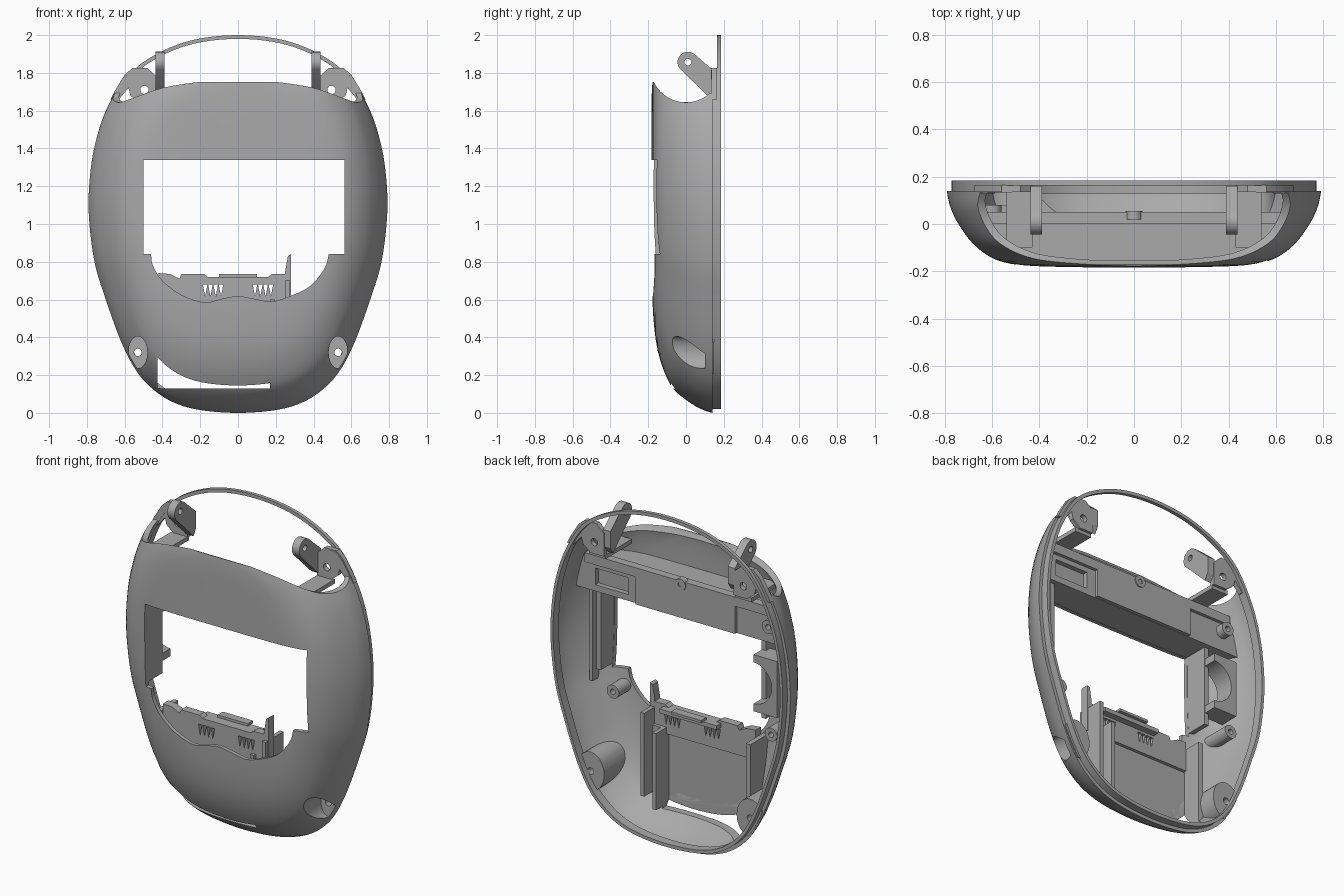
import bpy, bmesh, math
from mathutils import Vector

if "Cube" in bpy.data.objects:
    bpy.data.objects.remove(bpy.data.objects["Cube"])

grey = bpy.data.materials.new("matte_grey")
grey.use_nodes = True
GREY = (0.4, 0.4, 0.4, 1)
grey.diffuse_color = GREY
grey.node_tree.nodes["Principled BSDF"].inputs["Base Color"].default_value = GREY
helpers = []


def finish(name, bm, helper=False):
    bmesh.ops.recalc_face_normals(bm, faces=bm.faces)
    mesh = bpy.data.meshes.new(name)
    bm.to_mesh(mesh)
    bm.free()
    mesh.materials.append(grey)
    ob = bpy.data.objects.new(name, mesh)
    bpy.context.collection.objects.link(ob)
    if helper:
        ob.hide_render = True
        helpers.append(ob)
    return ob


def stack(name, rings, helper=False):
    """Skin a list of closed rings and cap both ends."""
    bm = bmesh.new()
    rows = [[bm.verts.new(p) for p in ring] for ring in rings]
    n = len(rows[0])
    for a, b in zip(rows, rows[1:]):
        for i in range(n):
            bm.faces.new((a[i], a[(i + 1) % n], b[(i + 1) % n], b[i]))
    bm.faces.new(rows[0])
    bm.faces.new(rows[-1])
    return finish(name, bm, helper)


def prism(name, pts, lo, hi, axis="y", helper=False):
    """Extrude an (x, z) outline along y, or a (y, z) outline along x."""
    place = (lambda p, d: (p[0], d, p[1])) if axis == "y" else (lambda p, d: (d, p[0], p[1]))
    return stack(name, [[place(p, d) for p in pts] for d in (lo, hi)], helper)


def box(name, x, y, z, helper=False):
    return prism(name, [(x[0], z[0]), (x[1], z[0]), (x[1], z[1]), (x[0], z[1])], *y, helper=helper)


def oval(cx, cz, rx, rz=None, n=32):
    rz = rz or rx
    return [(cx + rx * math.cos(i * math.tau / n), cz + rz * math.sin(i * math.tau / n)) for i in range(n)]


def boolean(ob, other, operation="DIFFERENCE"):
    mod = ob.modifiers.new("cut", "BOOLEAN")
    mod.object, mod.operation, mod.solver = other, operation, "EXACT"
    bpy.context.view_layer.objects.active = ob
    bpy.ops.object.modifier_apply(modifier=mod.name)


def spline(points, steps):
    """Smooth curve through all points but the first and last, which only guide it."""
    pts = [Vector(p) for p in points]
    out = []
    for a, b, c, d in zip(pts, pts[1:], pts[2:], pts[3:]):
        for i in range(steps):
            t = i / steps
            out.append(.5 * (2 * b + (c - a) * t + (2 * a - 5 * b + 4 * c - d) * t**2 + (3 * b - a - 3 * c + d) * t**3))
    return out + [pts[-2]]


# Outline of the body, right half from bottom to top, smoothed and mirrored
HALF = [(-.2, .015), (0, 0), (.2, .015), (.34, .055), (.45, .125), (.54, .225), (.62, .38), (.7, .6), (.76, .8),
        (.79, 1.05), (.784, 1.25), (.755, 1.43), (.695, 1.61), (.588, 1.79), (.44, 1.9), (.24, 1.975), (0, 2),
        (-.24, 1.975)]
right_half = spline(HALF, 5)
OUTLINE = right_half + [Vector((-p.x, p.y)) for p in right_half[-2:0:-1]]


def ring(y, width, bottom, top):
    return [(p.x * width, y, bottom + p.y * (top - bottom) / 2) for p in OUTLINE]


# Depth, width factor, lowest and highest point of each section
SECTIONS = spline([(.2, 1.01, -.01, 2), (.14, 1, 0, 2), (.08, .985, .02, 2), (.02, .953, .055, 1.98),
                   (-.04, .905, .1, 1.97), (-.08, .864, .145, 1.95), (-.12, .807, .23, 1.9), (-.15, .74, .33, 1.85),
                   (-.168, .66, .45, 1.79), (-.178, .54, .6, 1.745), (-.183, .27, .85, 1.64), (-.184, 0, 1, 1.5)], 2)


def body(name, inset, helper=True):
    return stack(name, [ring(y + inset, w - inset * 1.2, b + inset, t - inset)
                        for y, w, b, t in SECTIONS], helper)


clip = body("clip_helper", .008)

# Cutters: scooped top, display window, lower slot
arc = [(.188 * math.cos(math.radians(a)), 1.832 + .188 * math.sin(math.radians(a))) for a in range(205, 315, 6)]
top_cut = prism("top_cutter", [(-.3, 1.757)] + arc + [(.133, 1.69), (.133, 1.82), (.165, 1.82), (.165, 2.2), (-.3, 2.2)],
                -1, 1, "x", True)
lower_edge = spline([(.48, .9), (.48, .84), (.455, .76), (.38, .67), (.28, .62), (.18, .59), (.09, .603), (0, .618),
                     (-.09, .603), (-.18, .585), (-.3, .625), (-.4, .7), (-.45, .78), (-.46, .84), (-.46, .9)], 4)
window = prism("window_cutter", [(-.5, 1.34), (.565, 1.34), (.565, .84)] + lower_edge + [(-.5, .84)],
               -.3, -.06, helper=True)
slot = box("slot_cutter", (-.425, .17), (-.08, .1), (.13, .6), True)

# Front shell
shell = body("front_shell", 0, False)
boolean(shell, body("hollow_cutter", .022))
for cutter in (top_cut, window, slot):
    boolean(shell, cutter)

# Rear rim: a full thin hoop plus a lower locating lip
for name, lo, hi in (("rim_hoop", .163, .185), ("rim_lip", .13, .166)):
    rim = stack(name, [ring(y, .975, .02, 2) for y in (lo, hi)])
    boolean(rim, stack("rim_cutter", [ring(y, .953, .04, 1.98) for y in (lo - .1, hi + .1)], True))
    if name == "rim_lip":
        boolean(rim, top_cut)

# Lower screw wells, recessed from the front
for side, label in ((1, "left"), (-1, "right")):
    x = side * .53
    recess = prism("recess_cutter", oval(x, .32, .05, .085), -.3, .1, helper=True)
    boolean(shell, recess)
    well = prism(label + "_screw_well", oval(x, .32, .09, .115), -.2, .155)
    boolean(well, clip, "INTERSECT")
    hole = prism("hole_cutter", oval(x, .32, .02), -.3, .3, helper=True)
    for cutter in (recess, hole):
        boolean(well, cutter)
    boolean(shell, hole)

# Small screw pillars on the inside
for i, (x, z, lo, hi) in enumerate([(.5, .74, -.16, -.02), (-.6, 1.46, -.12, .08), (-.62, .82, -.1, .08)]):
    pillar = prism("screw_pillar_%d" % (i + 1), oval(x, z, .04), lo, hi)
    boolean(pillar, clip, "INTERSECT")
    boolean(pillar, prism("pillar_cutter", oval(x, z, .016), hi - .06, .3, helper=True))

# Cross beam above the window, with pockets and a raised panel on its back
beam = box("cross_beam", (-.8, .8), (-.2, .03), (1.342, 1.55))
boolean(beam, clip, "INTERSECT")
boolean(beam, box("pocket_cutter", (.36, .58), (.0, .2), (1.38, 1.48), True))
box("beam_ridge", (-.64, .64), (.0, .05), (1.51, 1.565))
box("beam_centre_panel", (-.36, .3), (.028, .05), (1.345, 1.515))
boss = prism("beam_centre_boss", oval(0, 1.545, .035), .02, .056)
boolean(boss, prism("boss_cutter", oval(0, 1.545, .014), .05, .2, helper=True))

# Window side walls, a side rib and the curved cup beside the window
for name, x, z in (("window_left_wall", (.566, .595), (.86, 1.36)), ("window_right_wall", (-.53, -.501), (.86, 1.36)),
                   ("left_side_rib", (.62, .64), (.78, 1.36))):
    wall = box(name, x, (-.165, .0), z)
    boolean(wall, clip, "INTERSECT")
cup = box("side_cup", (-.66, -.505), (-.04, .08), (.93, 1.27))
boolean(cup, clip, "INTERSECT")
boolean(cup, prism("cup_cutter", oval(-.5, 1.1, .125), -.2, .2, helper=True))

# Lower compartment: back panel, side channels and toothed top strip
panel = box("compartment_panel", (-.44, .2), (-.11, -.08), (.12, .6))
boolean(panel, clip, "INTERSECT")
for name, x, y, z in (("compartment_left_channel", (.17, .195), (-.13, .04), (.14, .6)),
                      ("compartment_left_rib", (.25, .275), (-.13, .04), (.2, .7)),
                      ("compartment_channel_web", (.18, .26), (-.06, -.04), (.2, .6)),
                      ("compartment_right_channel", (-.455, -.425), (-.13, .04), (.14, .7))):
    wall = box(name, x, y, z)
    boolean(wall, clip, "INTERSECT")
strip = prism("toothed_strip", [
    (-.42, .56), (.28, .56), (.28, .84), (.264, .83), (.25, .75), (.25, .735), (.18, .735), (.16, .72), (-.16, .72),
    (-.18, .735), (-.3, .735), (-.31, .71), (-.36, .735), (-.42, .74)], -.11, -.06)
for side in (-1, 1):
    for i in range(4):
        x = side * (.09 + i * .028)
        boolean(strip, prism("tooth_cutter", [(x - .012, .68), (x + .012, .68), (x, .615)], -.3, .3, helper=True))
box("strip_ledge", (-.19, .19), (-.06, -.02), (.695, .72))
box("strip_lip", (-.1, .1), (-.05, .0), (.72, .735))

# Hinge arms and their mounting brackets
arm_outline = [(.01 + .055 * math.cos(math.radians(a)), 1.857 + .055 * math.sin(math.radians(a)))
               for a in range(45, 226, 15)] + [(.135, 1.66), (.16, 1.7), (.16, 1.8)]
for side, label in ((1, "left"), (-1, "right")):
    arm = prism(label + "_hinge_arm", arm_outline, side * .39, side * .438, "x")
    boolean(arm, prism("pin_cutter", oval(.01, 1.857, .018), -1, 1, "x", True))
    plate = prism(label + "_hinge_plate", [(side * x, z) for x, z in (
        (.43, 1.64), (.52, 1.64), (.57, 1.68), (.58, 1.72), (.63, 1.66), (.675, 1.66), (.655, 1.7),
        (.6, 1.79), (.56, 1.825), (.48, 1.825), (.43, 1.78))], .135, .164)
    boolean(plate, prism("plate_cutter", oval(side * .495, 1.71, .022), -.3, .3, helper=True))
    floor = box(label + "_hinge_floor", sorted((side * .43, side * .54)), (-.1, .15), (1.62, 1.645))
    boolean(floor, clip, "INTERSECT")

# Clear the cutters and shade the parts
for ob in helpers:
    bpy.data.objects.remove(ob)
bpy.ops.object.select_all(action="DESELECT")
for ob in bpy.context.collection.objects:
    if ob.type == "MESH":
        ob.select_set(True)
        bpy.context.view_layer.objects.active = ob
bpy.ops.object.shade_smooth_by_angle(angle=math.radians(30))
